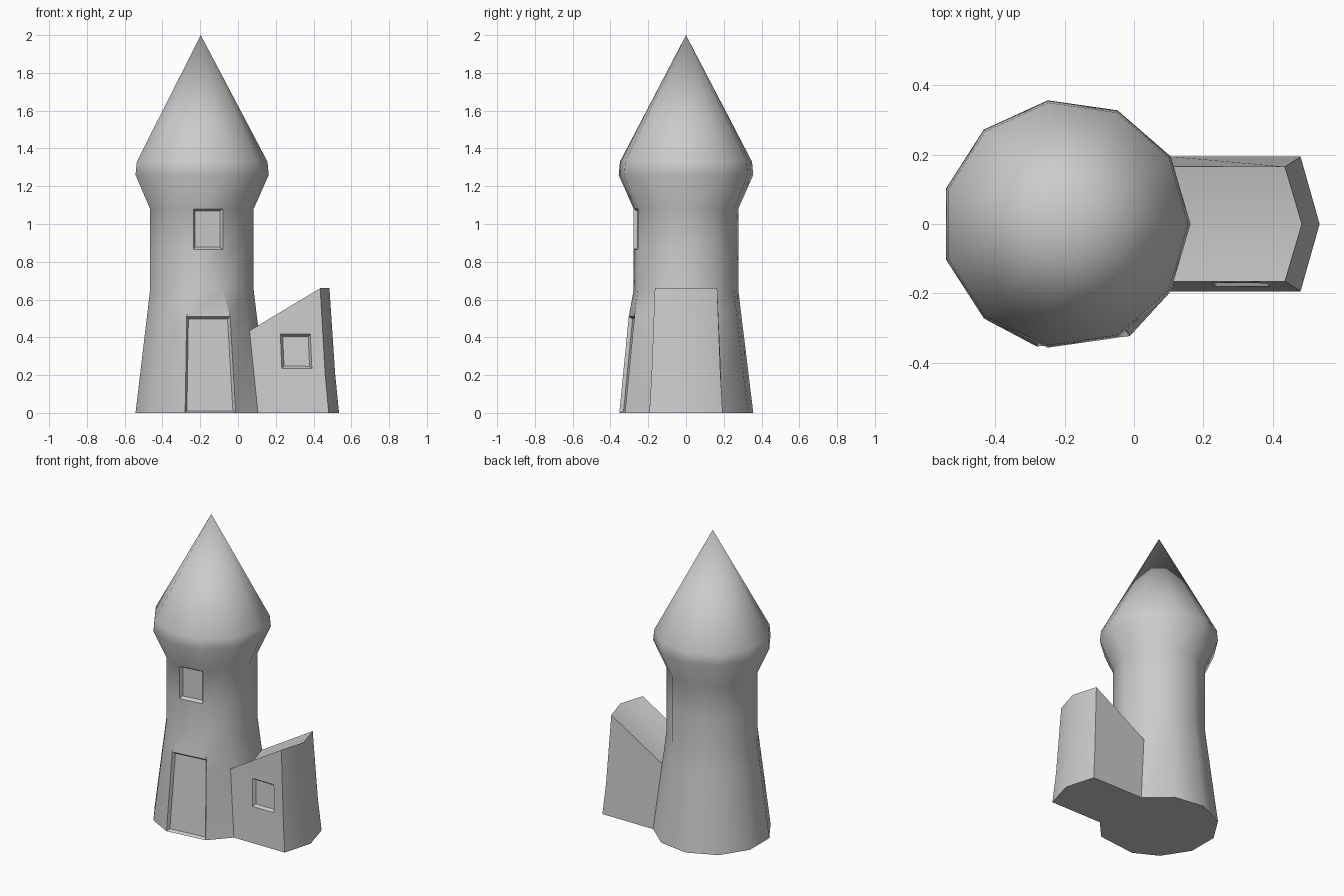
import bpy, bmesh, math
from mathutils import Vector

if "Cube" in bpy.data.objects:
    bpy.data.objects.remove(bpy.data.objects["Cube"])

N, CX = 11, -0.197
# tower profile: (z, radius)
PROFILE = [(0, .36), (.435, .3065), (.51, .297), (.65, .28), (.865, .28),
           (1.08, .28), (1.26, .36), (1.33, .353)]
DOOR_SEG = 8          # front facing side of the tower

bm = bmesh.new()


def ring_point(i, z, r):
    a = 2 * math.pi * i / N
    p = Vector((CX + r * math.cos(a), r * math.sin(a), z))
    if z <= .51:      # flared door surround
        t = z / .51
        if i == DOOR_SEG:
            p.xy = Vector((-.28, -.353)).lerp(Vector((-.272, -.303)), t)
        elif i == DOOR_SEG + 1:
            p.xy = Vector((-.012, -.323)).lerp(Vector((-.042, -.273)), t)
    return p


def face(*verts):
    return bm.faces.new(verts)


# tower wall and roof
rings = [[bm.verts.new(ring_point(i, z, r)) for i in range(N)] for z, r in PROFILE]
apex = bm.verts.new((CX, 0, 2))
door_faces, recesses = [], []
for i in range(N):
    j = (i + 1) % N
    for k in range(len(rings) - 1):
        if k == 0 and i in (N - 1, 0):
            continue  # opening where the annex joins
        f = face(rings[k][i], rings[k][j], rings[k + 1][j], rings[k + 1][i])
        if i == DOOR_SEG and k < 2:
            door_faces.append(f)
        if i == DOOR_SEG and k == 4:
            recesses.append(f)
    face(rings[-1][i], rings[-1][j], apex)

# annex end wall: bottom, kink and top rows of right, tip and left points
rows = [(0, .48, .535, .194), (.21, .461, .514, .182), (.66, .435, .484, .165)]
end = [[bm.verts.new(p) for p in ((x, -y, z), (tip, 0, z), (x, y, z))]
       for z, x, tip, y in rows]
for k in range(2):
    for c in range(2):
        face(end[k][c], end[k][c + 1], end[k + 1][c + 1], end[k + 1][c])

# annex roof, back wall and front wall with a window opening
base, top = ([ring[-1], ring[0], ring[1]] for ring in rings[:2])
for c in range(2):
    face(top[c], end[2][c], end[2][c + 1], top[c + 1])
face(end[0][2], base[2], top[2], end[2][2], end[1][2])
w = [bm.verts.new(p) for p in ((.232, -.1795, .236), (.391, -.180, .236),
                               (.383, -.171, .417), (.224, -.169, .417))]
face(base[0], end[0][0], w[1], w[0])
face(end[0][0], end[1][0], end[2][0], w[2], w[1])
face(end[2][0], top[0], w[3], w[2])
face(top[0], base[0], w[0], w[3])
recesses.append(face(*w))

# floor
face(*reversed([rings[0][i] for i in range(1, N)] + end[0]))

# recessed door and windows
recesses += bmesh.ops.dissolve_faces(bm, faces=door_faces)["region"]
bmesh.ops.recalc_face_normals(bm, faces=bm.faces)
bmesh.ops.inset_individual(bm, faces=recesses, thickness=.012, depth=-.02,
                           use_even_offset=True)

mesh = bpy.data.meshes.new("tower_house")
bm.to_mesh(mesh)
bm.free()
obj = bpy.data.objects.new("tower_house", mesh)
bpy.context.collection.objects.link(obj)
bpy.context.view_layer.objects.active = obj
obj.select_set(True)
bpy.ops.object.shade_smooth_by_angle(angle=math.radians(35))
